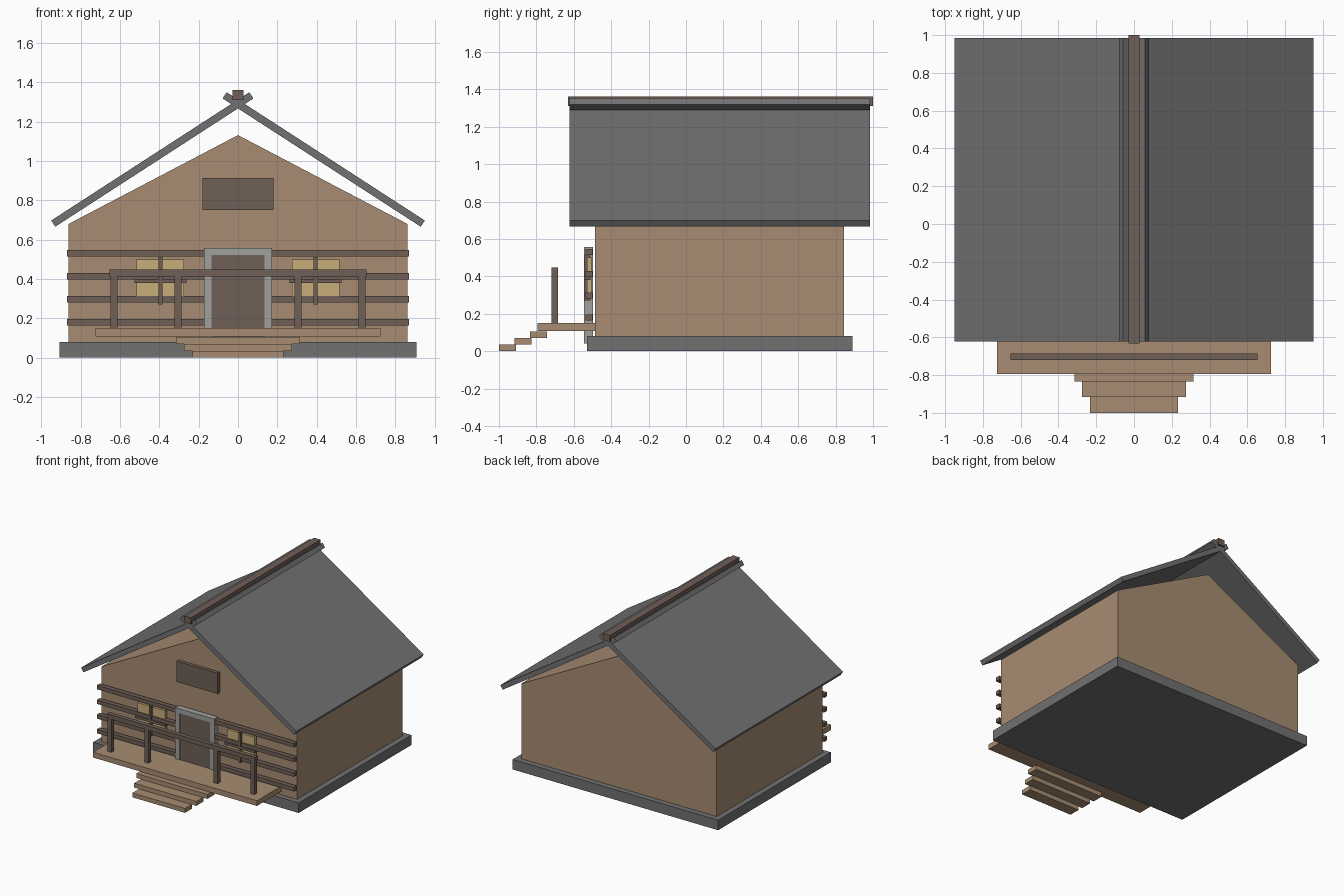
import bpy
import math

cube = bpy.data.objects.get("Cube")
if cube:
    bpy.data.objects.remove(cube, do_unlink=True)


def material(name, r, g, b):
    m = bpy.data.materials.new(name)
    m.use_nodes = True
    m.diffuse_color = (r, g, b, 1)
    m.node_tree.nodes["Principled BSDF"].inputs["Base Color"].default_value = (r, g, b, 1)
    return m


TAN = material("tan_wood", 0.39, 0.265, 0.17)
BROWN = material("dark_brown_wood", 0.16, 0.115, 0.095)
GREY = material("slate_grey", 0.165, 0.165, 0.165)
STONE = material("pale_stone", 0.35, 0.355, 0.33)
GLASS = material("warm_yellow_glass", 0.58, 0.42, 0.19)


def add_mesh(name, verts, faces, mat):
    mesh = bpy.data.meshes.new(name)
    mesh.from_pydata(verts, [], faces)
    mesh.materials.append(mat)
    obj = bpy.data.objects.new(name, mesh)
    bpy.context.collection.objects.link(obj)
    return obj


def prism(name, profile, y0, y1, mat):
    """Extrude a counter-clockwise (x, z) profile from y0 back to y1."""
    n = len(profile)
    verts = [(x, y, z) for y in (y0, y1) for x, z in profile]
    faces = [tuple(range(n)), tuple(reversed(range(n, 2 * n)))]
    faces += [(i, i + n, (i + 1) % n + n, (i + 1) % n) for i in range(n)]
    return add_mesh(name, verts, faces, mat)


def box(name, x, y, z, mat):
    """Box from (min, max) ranges."""
    return prism(name, [(x[0], z[0]), (x[1], z[0]), (x[1], z[1]), (x[0], z[1])],
                 y[0], y[1], mat)


def centred(x, half):
    return (x - half, x + half)


# House body
WALL_Y = (-0.487, 0.845)
box("foundation", centred(0, 0.907), (-0.53, 0.89), (0, 0.08), GREY)
box("walls", centred(0, 0.862), WALL_Y, (0.08, 0.68), TAN)
prism("gable", [(-0.862, 0.68), (0.862, 0.68), (0, 1.132)], *WALL_Y, TAN)
box("gable_panel", centred(0, 0.181), (-0.515, -0.485), (0.75, 0.915), BROWN)

# Roof slabs crossing at the ridge
EAVE, TOP, THICK = (0.9395, 0.682), (-0.068, 1.334), 0.019
slope = math.atan2(TOP[1] - EAVE[1], EAVE[0] - TOP[0])
nx, nz = THICK * math.sin(slope), THICK * math.cos(slope)
slab = [(TOP[0] - nx, TOP[1] - nz), (EAVE[0] - nx, EAVE[1] - nz),
        (EAVE[0] + nx, EAVE[1] + nz), (TOP[0] + nx, TOP[1] + nz)]
prism("roof_left", slab, -0.622, 0.985, GREY)
prism("roof_right", [(-x, z) for x, z in reversed(slab)], -0.622, 0.985, GREY)
box("ridge_beam", centred(0, 0.029), (-0.632, 1.0), (1.31, 1.362), BROWN)

# Logs across the front wall
for i in range(4):
    box(f"front_log_{i + 1}", centred(0, 0.87), (-0.537, -0.5),
        centred(0.18 + 0.117 * i, 0.016), BROWN)

# Door and its stone frame
box("door", centred(0, 0.138), (-0.54, -0.5), (0.08, 0.525), BROWN)
box("door_lintel", centred(0, 0.172), (-0.545, -0.497), (0.522, 0.558), STONE)

# Paired parts on both sides
for name, s in (("left", 1), ("right", -1)):
    box(f"door_jamb_{name}", centred(s * 0.154, 0.018), (-0.545, -0.497), (0.04, 0.522), STONE)
    x = s * 0.395
    box(f"window_{name}", centred(x, 0.12), (-0.53, -0.505), (0.3, 0.5), GLASS)
    box(f"window_upright_{name}", centred(x, 0.01), (-0.545, -0.51), (0.27, 0.512), BROWN)
    box(f"window_crossbar_{name}", centred(x, 0.132), (-0.545, -0.51), (0.38, 0.4), BROWN)
    for kind, px in (("inner", 0.305), ("outer", 0.631)):
        box(f"rail_post_{kind}_{name}", centred(s * px, 0.018), (-0.72, -0.685),
            (0.148, 0.412), BROWN)

# Porch
box("porch_deck", centred(0, 0.724), (-0.795, -0.485), (0.108, 0.15), TAN)
box("porch_rail", centred(0, 0.654), (-0.72, -0.685), (0.412, 0.448), BROWN)
for i, half in enumerate((0.232, 0.274, 0.314)):
    y = -1 + 0.083 * i
    box(f"step_{i + 1}", centred(0, half), (y, y + 0.09), (0.035 * i, 0.035 * (i + 1)), TAN)
